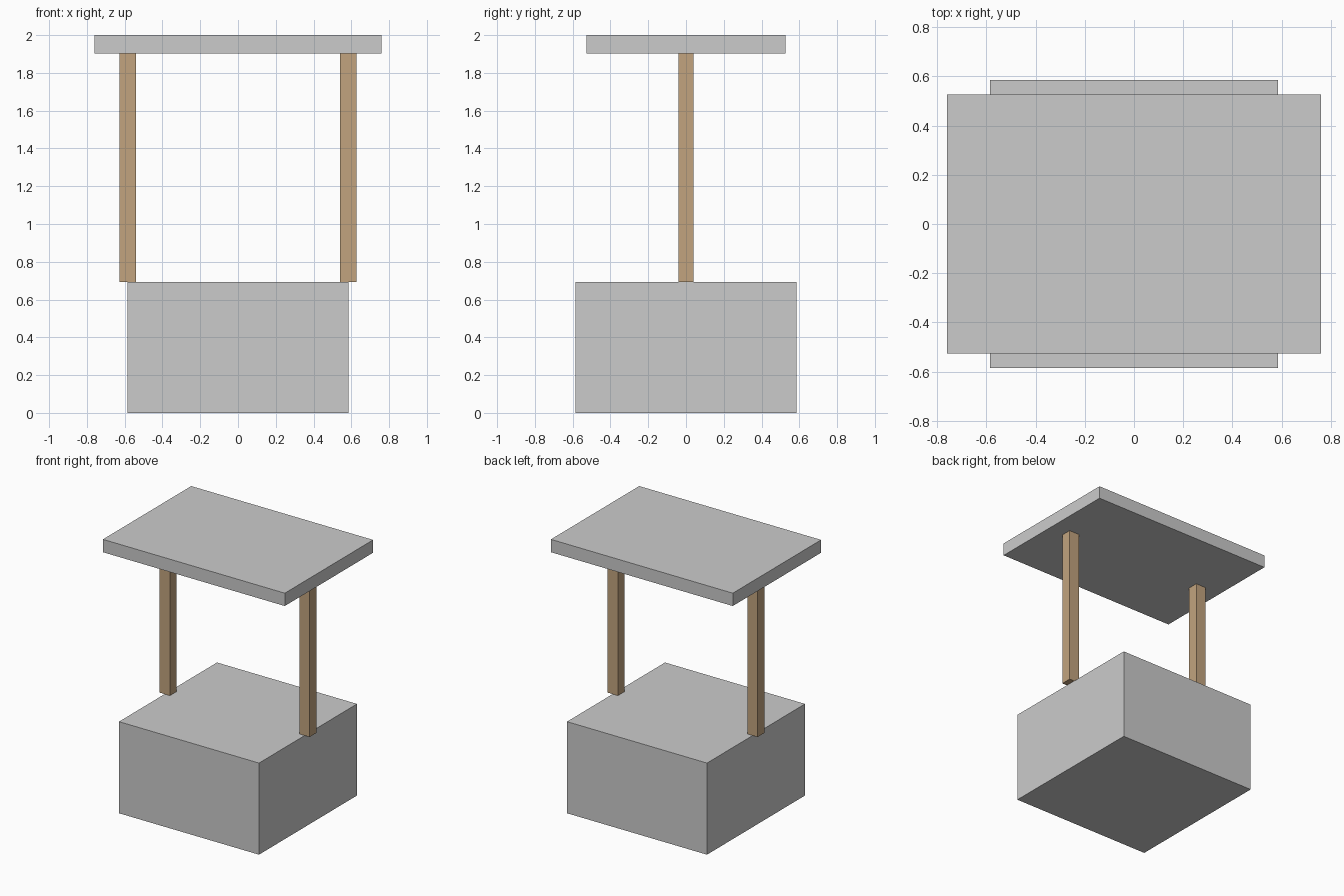
import bpy

if "Cube" in bpy.data.objects:
    bpy.data.objects.remove(bpy.data.objects["Cube"])


def box(name, centre, size, material=None):
    bpy.ops.mesh.primitive_cube_add(size=1, location=centre)
    obj = bpy.context.object
    obj.name = name
    obj.scale = size
    bpy.ops.object.transform_apply(location=False, rotation=False, scale=True)
    if material:
        obj.data.materials.append(material)
    return obj


wood = bpy.data.materials.new("wood")
wood.diffuse_color = (0.54, 0.37, 0.21, 1)
wood.use_nodes = True
wood.node_tree.nodes["Principled BSDF"].inputs["Base Color"].default_value = wood.diffuse_color

BASE_TOP, ROOF_BOTTOM, TOP = 0.692, 1.903, 2.0

# Solid square base
box("base", (0, 0, BASE_TOP / 2), (1.17, 1.17, BASE_TOP))

# Posts straddling the left and right edges of the base
for side, x in (("left", -0.584), ("right", 0.584)):
    box(f"{side}_post", (x, 0, (BASE_TOP + ROOF_BOTTOM) / 2),
        (0.086, 0.08, ROOF_BOTTOM - BASE_TOP), wood)

# Flat roof slab
box("roof", (0, 0, (ROOF_BOTTOM + TOP) / 2), (1.52, 1.054, TOP - ROOF_BOTTOM))
